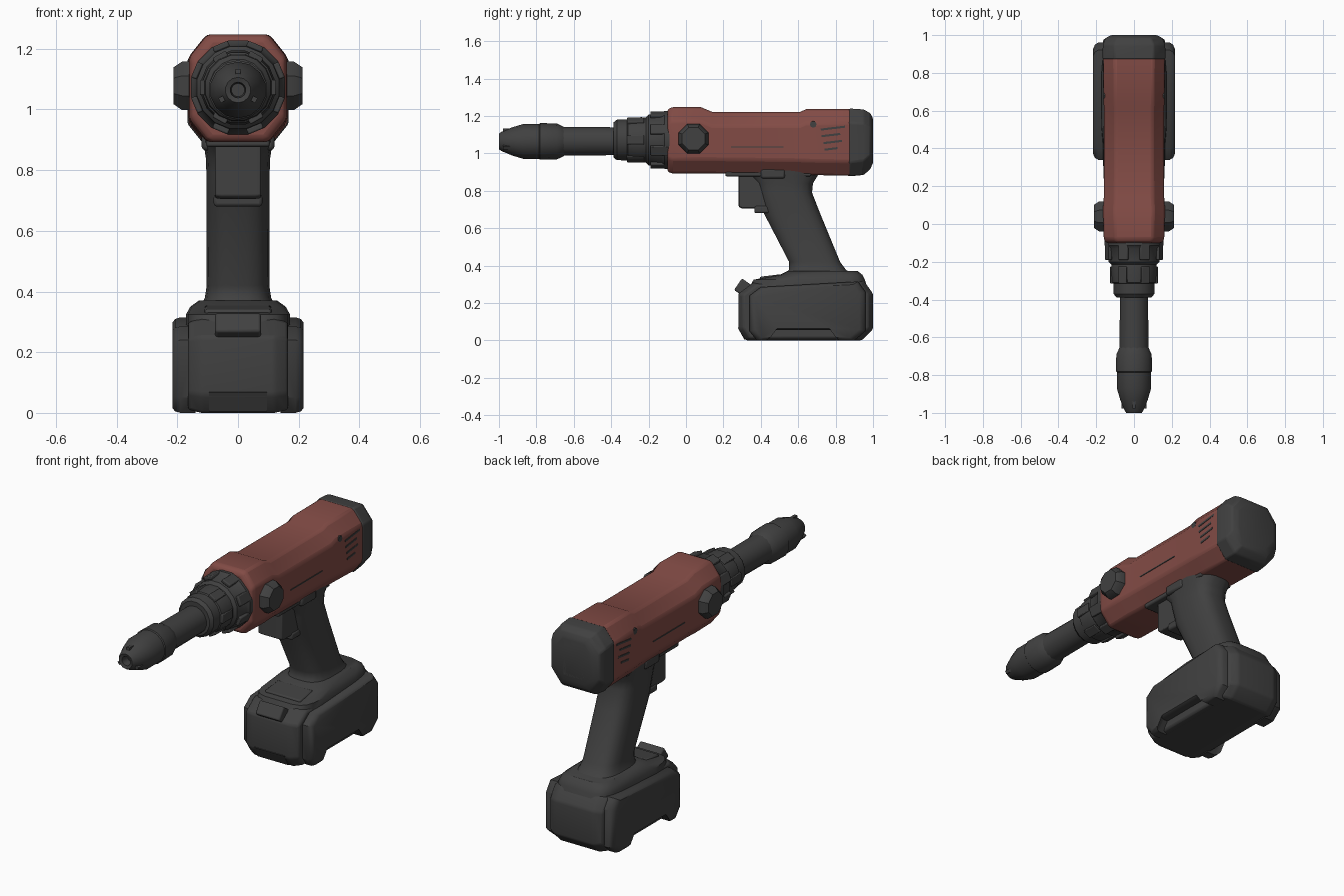
import bpy, bmesh, math
from mathutils import Vector, Matrix

if "Cube" in bpy.data.objects:
    bpy.data.objects.remove(bpy.data.objects["Cube"])


def material(name, rgb):
    m = bpy.data.materials.new(name)
    m.diffuse_color = (*rgb, 1)
    m.use_nodes = True
    m.node_tree.nodes["Principled BSDF"].inputs["Base Color"].default_value = m.diffuse_color
    return m


RED = material("dull red", (0.225, 0.071, 0.06))
DARK = material("charcoal", (0.052, 0.052, 0.052))


def finish(name, bm, mat, bevel=0, angle=35):
    bmesh.ops.recalc_face_normals(bm, faces=bm.faces)
    me = bpy.data.meshes.new(name)
    bm.to_mesh(me)
    bm.free()
    ob = bpy.data.objects.new(name, me)
    bpy.context.collection.objects.link(ob)
    me.materials.append(mat)
    bpy.ops.object.select_all(action='DESELECT')
    ob.select_set(True)
    bpy.context.view_layer.objects.active = ob
    bpy.ops.object.shade_smooth_by_angle(angle=math.radians(angle))
    if bevel:
        b = ob.modifiers.new("bevel", 'BEVEL')
        b.width, b.segments, b.limit_method = bevel, 2, 'ANGLE'
        b.angle_limit = math.radians(25)
    return ob


def loft(name, rings, mat, bevel=0, angle=35):
    """Skin a list of equal-length point rings and cap both ends."""
    bm = bmesh.new()
    vs = [[bm.verts.new(p) for p in r] for r in rings]
    n = len(vs[0])
    for a, b in zip(vs, vs[1:]):
        for i in range(n):
            j = (i + 1) % n
            bm.faces.new((a[i], a[j], b[j], b[i]))
    bm.faces.new(vs[0])
    bm.faces.new(vs[-1])
    return finish(name, bm, mat, bevel, angle)


def box(name, centre, size, mat, rot=None, bevel=0):
    bm = bmesh.new()
    bmesh.ops.create_cube(bm, size=1)
    m = Matrix.Translation(centre) @ (rot or Matrix()) @ Matrix.Diagonal((*size, 1))
    bmesh.ops.transform(bm, matrix=m, verts=bm.verts)
    return finish(name, bm, mat, bevel)


def octagon(y, hx, z0, z1, cx=0.06, cz=0.075):
    half = [(hx - cx, z1), (hx, z1 - cz), (hx, z0 + cz), (hx - cx, z0)]
    return [(x, y, z) for x, z in half] + [(-x, y, z) for x, z in reversed(half)]


def rounded(z, y0, y1, hx, n=3, count=20):
    """Horizontal superellipse ring."""
    pts = []
    for i in range(count):
        a = math.tau * (i + 0.5) / count
        c, s = math.cos(a), math.sin(a)
        pts.append((hx * math.copysign(abs(c) ** (2 / n), c),
                    (y0 + y1) / 2 + (y1 - y0) / 2 * math.copysign(abs(s) ** (2 / n), s), z))
    return pts


def lathe(name, profile, zc, sides, mat, angle=35):
    """Turn (y, radius) pairs around the drill axis."""
    rings = [[(r * math.cos(math.tau * (i + .5) / sides), y,
               zc + r * math.sin(math.tau * (i + .5) / sides)) for i in range(sides)]
             for y, r in profile]
    return loft(name, rings, mat, 0, angle)


def prism(name, profile, steps, mat, centre=(0.64, 0.15), bevel=0):
    """Stack a (y, z) side profile across x; steps are (x, scale)."""
    cy, cz = centre
    rings = [[(x, cy + (y - cy) * s, cz + (z - cz) * s) for y, z in profile] for x, s in steps]
    return loft(name, rings, mat, bevel)


# Motor housing
loft("motor_housing", [octagon(*s) for s in (
    (-0.10, 0.148, 0.905, 1.232), (-0.08, 0.16, 0.893, 1.247), (0.08, 0.164, 0.893, 1.247),
    (0.14, 0.16, 0.893, 1.222), (0.61, 0.159, 0.887, 1.222), (0.645, 0.161, 0.885, 1.237),
    (0.89, 0.163, 0.88, 1.237))], RED, 0.012)

# Rear cap with a shallow recess
loft("rear_cap", [octagon(*s) for s in (
    (0.872, 0.167, 0.877, 1.24), (0.95, 0.165, 0.885, 1.235),
    (0.985, 0.15, 0.915, 1.215), (1.0, 0.122, 0.95, 1.185))], DARK, 0.008)
for s in (-1, 1):
    box("rear_cap_rib", (s * 0.055, 0.997, 1.04), (0.014, 0.006, 0.13), DARK)
box("rear_cap_rib_bottom", (0, 0.997, 0.98), (0.11, 0.006, 0.014), DARK)

# Gear case, collar blocks, spindle sleeve and chuck tip
lathe("gear_case", [(-0.07, 0.158), (-0.115, 0.158), (-0.13, 0.146), (-0.20, 0.138),
                    (-0.215, 0.122), (-0.24, 0.124), (-0.31, 0.118), (-0.315, 0.112),
                    (-0.37, 0.11), (-0.388, 0.095), (-0.388, 0.06)], 1.072, 16, DARK)
for i in range(8):
    a = math.tau * (i + 0.5) / 8
    r = 0.146
    box("collar_block", (r * math.cos(a), -0.14, 1.072 + r * math.sin(a)),
        (0.02, 0.10, 0.055), DARK, Matrix.Rotation(-a, 4, 'Y'), 0.005)
for i in range(6):
    a = math.tau * i / 6
    box("collar_grip", (0.115 * math.cos(a), -0.27, 1.072 + 0.115 * math.sin(a)),
        (0.022, 0.09, 0.05), DARK, Matrix.Rotation(-a, 4, 'Y'), 0.004)
lathe("spindle_sleeve", [(-0.37, 0.076), (-0.67, 0.078)], 1.065, 16, DARK)
lathe("chuck_tip", [(-0.64, 0.07), (-0.655, 0.079), (-0.69, 0.096), (-0.78, 0.098), (-0.785, 0.093),
                    (-0.87, 0.093), (-0.93, 0.075), (-0.985, 0.052), (-1.0, 0.042),
                    (-0.995, 0.026), (-0.95, 0.022)], 1.064, 14, DARK)
for i in range(3):
    a = math.tau * i / 3 + math.pi / 2
    box("chuck_jaw", (0.06 * math.cos(a), -0.955, 1.064 + 0.06 * math.sin(a)),
        (0.02, 0.045, 0.018), DARK, Matrix.Rotation(-a, 4, 'Y'))

# Side knobs, vents, seams and screws, both sides
for s in (-1, 1):
    rings = []
    for x, r in ((0.14, 0.086), (0.185, 0.086), (0.212, 0.066)):
        rings.append([(s * x, 0.04 + r * math.cos(math.tau * (i + .5) / 8),
                       1.078 + r * math.sin(math.tau * (i + .5) / 8)) for i in range(8)])
    loft("side_knob", rings, DARK)
    for k, (y, ln) in enumerate(((0.785, 0.13), (0.775, 0.10), (0.785, 0.10), (0.775, 0.07))):
        box("vent_slot", (s * 0.16, y, 1.135 - 0.037 * k), (0.009, ln, 0.011), DARK,
            Matrix.Rotation(0.12, 4, 'X'))
    box("seam_slot", (s * 0.158, 0.38, 1.035), (0.009, 0.28, 0.006), DARK)
    bm = bmesh.new()
    bmesh.ops.create_cone(bm, cap_ends=True, segments=8, radius1=0.018, radius2=0.018, depth=0.009)
    bmesh.ops.transform(bm, verts=bm.verts, matrix=Matrix.Translation((s * 0.157, 0.68, 1.155))
                        @ Matrix.Rotation(math.pi / 2, 4, 'Y'))
    finish("screw", bm, DARK)
    # Direction switch
    box("direction_switch", (s * 0.09, 0.465, 0.893), (0.06, 0.13, 0.055), DARK, None, 0.012)

# Grip
loft("grip", [rounded(*s) for s in (
    (0.35, 0.53, 0.89, 0.125), (0.38, 0.55, 0.855, 0.11), (0.42, 0.55, 0.825, 0.104),
    (0.68, 0.415, 0.718, 0.105), (0.79, 0.385, 0.675, 0.105), (0.84, 0.37, 0.68, 0.107),
    (0.88, 0.33, 0.705, 0.113), (0.91, 0.29, 0.72, 0.116))], DARK, 0, 50)
box("grip_top_plate", (0, 0.44, 0.892), (0.21, 0.46, 0.03), DARK, None, 0.008)

# Trigger and its lower lip
prism("trigger", [(0.282, 0.89), (0.282, 0.715), (0.30, 0.705), (0.44, 0.705), (0.44, 0.89)],
      [(-0.075, 0.97), (-0.055, 1), (0.055, 1), (0.075, 0.97)], DARK, (0.37, 0.8), 0.004)
box("trigger_lip", (0, 0.41, 0.70), (0.16, 0.09, 0.04), DARK, None, 0.01)

# Battery core and side panels with a notch underneath
core = [(0.34, 0.03), (0.36, 0.0), (0.93, 0.0), (1.0, 0.06), (1.0, 0.25), (0.95, 0.32),
        (0.37, 0.31), (0.28, 0.25), (0.28, 0.06), (0.31, 0.03)]
core = [(0.32, 0.0), (0.94, 0.0), (1.0, 0.06), (1.0, 0.25), (0.95, 0.32),
        (0.36, 0.31), (0.28, 0.25), (0.28, 0.06)]
prism("battery_core", core, [(-0.165, 0.93), (-0.12, 1), (0.12, 1), (0.165, 0.93)],
      DARK, (0.64, 0.15), 0.01)
panel = [(0.34, 0.05), (0.38, 0.0), (0.43, 0.0), (0.47, 0.055), (0.78, 0.055), (0.82, 0.0),
         (0.90, 0.0), (0.96, 0.05), (0.96, 0.26), (0.92, 0.315), (0.40, 0.285), (0.34, 0.24)]
for s in (-1, 1):
    prism("battery_side_panel", panel,
          [(s * 0.14, 1), (s * 0.19, 1), (s * 0.207, 0.965), (s * 0.216, 0.9)], DARK)

# Tool foot above the battery
loft("tool_foot", [rounded(*s, n=5) for s in (
    (0.27, 0.33, 0.975, 0.173), (0.325, 0.36, 0.958, 0.172), (0.35, 0.50, 0.945, 0.158),
    (0.37, 0.54, 0.92, 0.13))], DARK)
box("foot_step", (0, 0.455, 0.33), (0.22, 0.12, 0.035), DARK, Matrix.Rotation(0.12, 4, 'X'), 0.008)

# Battery release latch and front lower plate
box("release_latch", (0, 0.315, 0.275), (0.15, 0.09, 0.075), DARK,
    Matrix.Rotation(-0.6, 4, 'X'), 0.008)
prism("front_lower_plate", [(0.284, 0.07), (0.277, 0.068), (0.312, 0.004), (0.33, 0.004)],
      [(-0.095, 1), (0.095, 1)], DARK)
